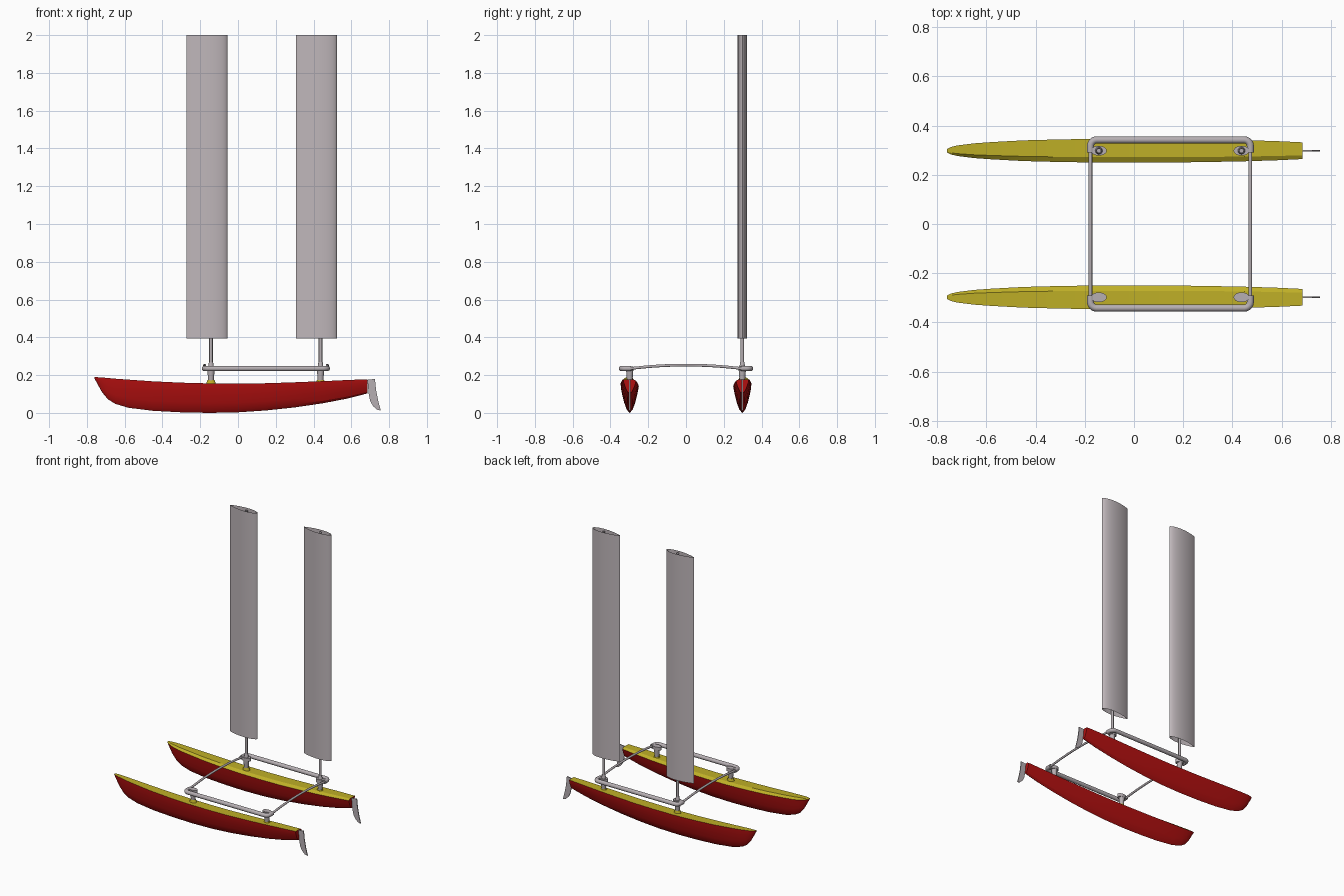
import bpy, bmesh, math

if "Cube" in bpy.data.objects:
    bpy.data.objects.remove(bpy.data.objects["Cube"])

def mat(name, c):
    m = bpy.data.materials.new(name)
    m.diffuse_color = (*c, 1)
    m.use_nodes = True
    m.node_tree.nodes["Principled BSDF"].inputs["Base Color"].default_value = m.diffuse_color
    return m

RED = mat("hull_red", (0.45, 0.005, 0.005))
YELLOW = mat("deck_yellow", (0.52, 0.43, 0.02))
GREY = mat("spar_grey", (0.47, 0.43, 0.45))
SAIL = mat("sail_grey", (0.52, 0.47, 0.49))

def add(name, me, mats, angle=35):
    for m in mats:
        me.materials.append(m)
    me.shade_smooth()
    me.set_sharp_from_angle(angle=math.radians(angle))
    o = bpy.data.objects.new(name, me)
    bpy.context.collection.objects.link(o)
    return o

def finish(name, bm, mats, angle=35, normals=True):
    if normals:
        bmesh.ops.recalc_face_normals(bm, faces=bm.faces[:])
    me = bpy.data.meshes.new(name)
    bm.to_mesh(me)
    bm.free()
    return add(name, me, mats, angle)

def tube(name, pts, r, m):
    cu = bpy.data.curves.new(name, 'CURVE')
    cu.dimensions = '3D'
    cu.bevel_depth, cu.bevel_resolution, cu.use_fill_caps = r, 3, True
    sp = cu.splines.new('POLY')
    sp.points.add(len(pts) - 1)
    for p, co in zip(sp.points, pts):
        p.co = (*co, 1)
    tmp = bpy.data.objects.new("tmp", cu)
    bpy.context.collection.objects.link(tmp)
    dg = bpy.context.evaluated_depsgraph_get()
    me = bpy.data.meshes.new_from_object(tmp.evaluated_get(dg))
    bpy.data.objects.remove(tmp)
    me.materials.clear()
    return add(name, me, [m], 50)

def cone(name, loc, r1, r2, z0, z1, m, sx=1.0, sy=1.0):
    bm = bmesh.new()
    bmesh.ops.create_cone(bm, cap_ends=True, segments=20, radius1=r1, radius2=r2, depth=z1 - z0)
    for v in bm.verts:
        v.co = (v.co.x * sx + loc[0], v.co.y * sy + loc[1], v.co.z + (z0 + z1) / 2)
    return finish(name, bm, [m])

# stations: x, half width, keel z, deck z
STATIONS = [(-0.76, 0.007, 0.183, 0.190), (-0.745, 0.015, 0.155, 0.189), (-0.72, 0.021, 0.11, 0.187),
            (-0.69, 0.025, 0.073, 0.185), (-0.65, 0.030, 0.048, 0.181), (-0.58, 0.035, 0.027, 0.176),
            (-0.45, 0.042, 0.011, 0.167), (-0.3, 0.046, 0.003, 0.160), (-0.15, 0.048, 0.0, 0.156),
            (0.0, 0.048, 0.003, 0.155), (0.15, 0.048, 0.013, 0.157), (0.3, 0.046, 0.029, 0.162),
            (0.45, 0.043, 0.051, 0.168), (0.58, 0.039, 0.076, 0.174), (0.685, 0.034, 0.103, 0.178)]
SIDE = [(0.97, 0.84), (0.80, 0.58), (0.60, 0.34), (0.33, 0.11)]   # width, height fractions

def hull(name, s):
    bm = bmesh.new()
    rings = []
    for x, w, zk, zt in STATIONS:
        h = zt - zk
        prof = [(1, zt)] + [(a, zk + b * h) for a, b in SIDE] + [(0, zk)]
        prof += [(-a, zk + b * h) for a, b in SIDE[::-1]]
        prof += [(-1, zt - min(0.014, h * 0.12)), (-0.55, zt)]
        rings.append([bm.verts.new((x, s * (0.298 + w * a), z)) for a, z in prof])
    n = len(rings[0])
    for a, b in zip(rings, rings[1:]):
        for i in range(n):
            j = (i + 1) % n
            f = bm.faces.new((a[i], a[j], b[j], b[i]))
            f.material_index = 1 if i >= n - 2 else 0    # deck and inner deck bevel
    bm.faces.new(rings[0])
    bm.faces.new(rings[-1])
    return finish(name, bm, [RED, YELLOW], 24)

def rudder(name, y):
    prof = [(0.685, 0.175), (0.725, 0.180), (0.731, 0.12), (0.742, 0.065), (0.756, 0.012),
            (0.735, 0.018), (0.715, 0.036), (0.70, 0.062), (0.692, 0.10)]
    bm = bmesh.new()
    f = bm.faces.new([bm.verts.new((x, y - 0.003, z)) for x, z in prof])
    e = bmesh.ops.extrude_face_region(bm, geom=[f])
    bmesh.ops.translate(bm, vec=(0, 0.006, 0),
                        verts=[v for v in e["geom"] if isinstance(v, bmesh.types.BMVert)])
    return finish(name, bm, [GREY])

def wing_sail(name, x0, y, chord=0.216, half=0.0245, z0=0.395, z1=2.0):
    # open foil shell, rounder at the +x end
    n, loop = 14, []
    for sgn in (1, -1):
        for k in range(n):
            t = k / n if sgn > 0 else 1 - k / n
            u = (1 - math.cos(math.pi * t)) / 2
            th = half * (u ** 0.6) * (1 - u) ** 0.9 / (0.4 ** 0.6 * 0.6 ** 0.9)
            loop.append((x0 + chord * (1 - u), y + sgn * th))
    bm = bmesh.new()
    lo = [bm.verts.new((a, b, z0)) for a, b in loop]
    hi = [bm.verts.new((a, b, z1)) for a, b in loop]
    m = len(loop)
    for i in range(m):
        j = (i + 1) % m
        bm.faces.new((lo[i], lo[j], hi[j], hi[i]))
    return finish(name, bm, [SAIL], 40)

XF, XA = -0.177, 0.473           # cross beam positions
POSTS = {"front": -0.143, "rear": 0.437}
for side, s in (("port", 1), ("starboard", -1)):
    hull(side + "_hull", s)
    rudder(side + "_rudder", s * 0.298)
    # U-shaped side rail with rounded corners
    r, yo = 0.025, 0.342
    pts = [(XF, s * 0.29, 0.235)]
    for cx, a0 in ((XF + r, 180), (XA - r, 90)):
        for k in range(6):
            a = math.radians(a0 - 18 * k)
            pts.append((cx + r * math.cos(a), s * (yo - r + r * math.sin(a)), 0.235))
    pts.append((XA, s * 0.29, 0.235))
    tube(side + "_side_rail", pts, 0.0145, GREY)
    # posts, deck collars and brackets
    for end, x in POSTS.items():
        y = s * 0.298
        cone(f"{side}_{end}_collar", (x, y), 0.024, 0.016, 0.145, 0.174, YELLOW, 1.2, 0.9)
        cone(f"{side}_{end}_post", (x, y), 0.014, 0.019, 0.16, 0.225, GREY)
        cone(f"{side}_{end}_bracket", (x, y), 0.02, 0.02, 0.223, 0.246, GREY, 1.6, 1.0)

# arched cross beams
for end, x in (("front", XF), ("rear", XA)):
    pts = []
    for k in range(17):
        y = -0.3 + 0.6 * k / 16
        pts.append((x, y, 0.234 + 0.019 * (1 - (y / 0.3) ** 2)))
    tube(end + "_cross_beam", pts, 0.0075, GREY)

# masts and wing sails on the port hull
for end, x in POSTS.items():
    tube(end + "_mast", [(x, 0.298, 0.2), (x, 0.298, 1.995)], 0.0095, GREY)
    cone(end + "_mast_step", (x, 0.298), 0.015, 0.011, 0.245, 0.27, GREY)
    wing_sail(end + "_sail", x - 0.129, 0.298)
